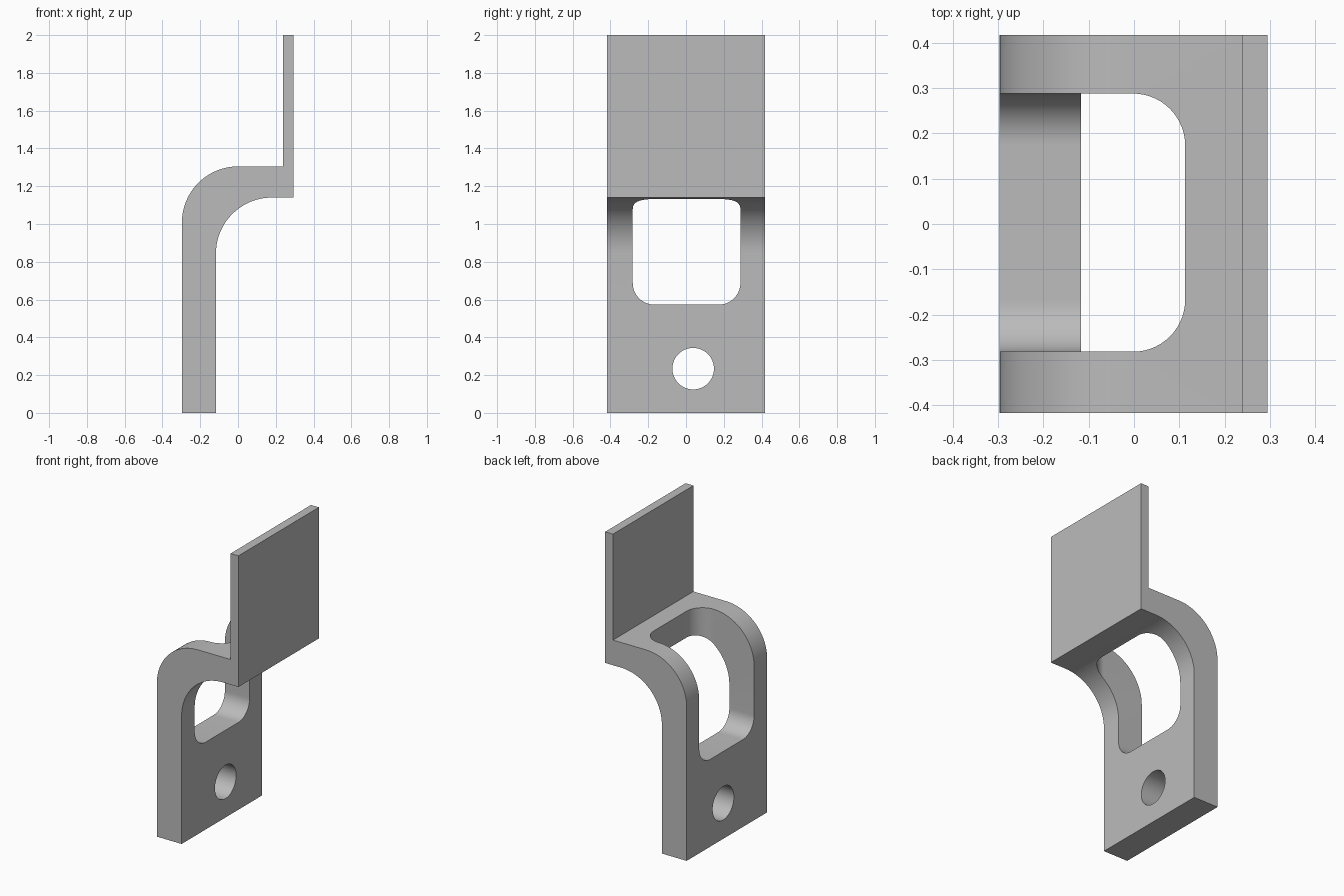
import bpy, bmesh, math

if "Cube" in bpy.data.objects:
    bpy.data.objects.remove(bpy.data.objects["Cube"], do_unlink=True)

HALF_WIDTH = 0.417
LEFT, RIGHT = -0.297, 0.295
BEND = 0.297
SHELF_TOP, SHELF_BOTTOM = 1.305, 1.14
LEG_INNER, PLATE_INNER = -0.117, 0.238

grey = bpy.data.materials.new("plain grey")
grey.use_nodes = True
colour = (0.5, 0.5, 0.5, 1)
grey.diffuse_color = colour
grey.node_tree.nodes["Principled BSDF"].inputs["Base Color"].default_value = colour


def make_object(name, bm):
    bmesh.ops.recalc_face_normals(bm, faces=bm.faces)
    mesh = bpy.data.meshes.new(name)
    bm.to_mesh(mesh)
    bm.free()
    mesh.materials.append(grey)
    obj = bpy.data.objects.new(name, mesh)
    bpy.context.collection.objects.link(obj)
    return obj


def bend(cx, cz, steps=20):
    """Quarter circle from the left side up to the top."""
    angles = [math.pi - math.pi / 2 * i / steps for i in range(steps + 1)]
    return [(cx + BEND * math.cos(a), cz + BEND * math.sin(a)) for a in angles]


# Bracket: side profile extruded across the width
profile = [(LEFT, 0)]
profile += bend(LEFT + BEND, SHELF_TOP - BEND)
profile += [(PLATE_INNER, SHELF_TOP), (PLATE_INNER, 2), (RIGHT, 2), (RIGHT, SHELF_BOTTOM)]
profile += reversed(bend(LEG_INNER + BEND, SHELF_BOTTOM - BEND))
profile += [(LEG_INNER, 0)]
bm = bmesh.new()
face = bm.faces.new([bm.verts.new((x, -HALF_WIDTH, z)) for x, z in profile])
extruded = bmesh.ops.extrude_face_region(bm, geom=[face])["geom"]
bmesh.ops.translate(bm, vec=(0, 2 * HALF_WIDTH, 0),
                    verts=[v for v in extruded if isinstance(v, bmesh.types.BMVert)])
bracket = make_object("bracket", bm)

# Window cutter: box rounded at its lower edges and at its shelf corners
low, high = (-0.6, -0.282, 0.573), (0.113, 0.288, 1.6)
bm = bmesh.new()
bmesh.ops.create_cube(bm, size=1)
for v in bm.verts:
    v.co = [high[i] if v.co[i] > 0 else low[i] for i in range(3)]
rounded = []
for e in bm.edges:
    a, b = e.verts[0].co, e.verts[1].co
    along_x = a.y == b.y and max(a.z, b.z) < 1
    along_z = a.y == b.y and min(a.x, b.x) > 0
    if along_x or along_z:
        if abs(a.x - b.x) > 0.1 or abs(a.z - b.z) > 0.1:
            rounded.append(e)
bmesh.ops.bevel(bm, geom=rounded, offset=0.115, segments=14, profile=0.5, affect="EDGES")
window_cutter = make_object("window_cutter", bm)

# Bolt hole cutter
bm = bmesh.new()
bmesh.ops.create_cone(bm, cap_ends=True, segments=48, radius1=0.11, radius2=0.11, depth=0.6)
bolt_cutter = make_object("bolt_hole_cutter", bm)
bolt_cutter.rotation_euler.y = math.pi / 2
bolt_cutter.location = (-0.2, 0.038, 0.234)

# Cut the openings
for cutter in (window_cutter, bolt_cutter):
    cut = bracket.modifiers.new(cutter.name, "BOOLEAN")
    cut.operation = "DIFFERENCE"
    cut.solver = "EXACT"
    cut.object = cutter
    bpy.context.view_layer.objects.active = bracket
    bpy.context.view_layer.update()
    bpy.ops.object.modifier_apply(modifier=cut.name)
    bpy.data.objects.remove(cutter, do_unlink=True)

bpy.ops.object.select_all(action="DESELECT")
bracket.select_set(True)
bpy.context.view_layer.objects.active = bracket
bpy.ops.object.shade_smooth_by_angle(angle=math.radians(30))
